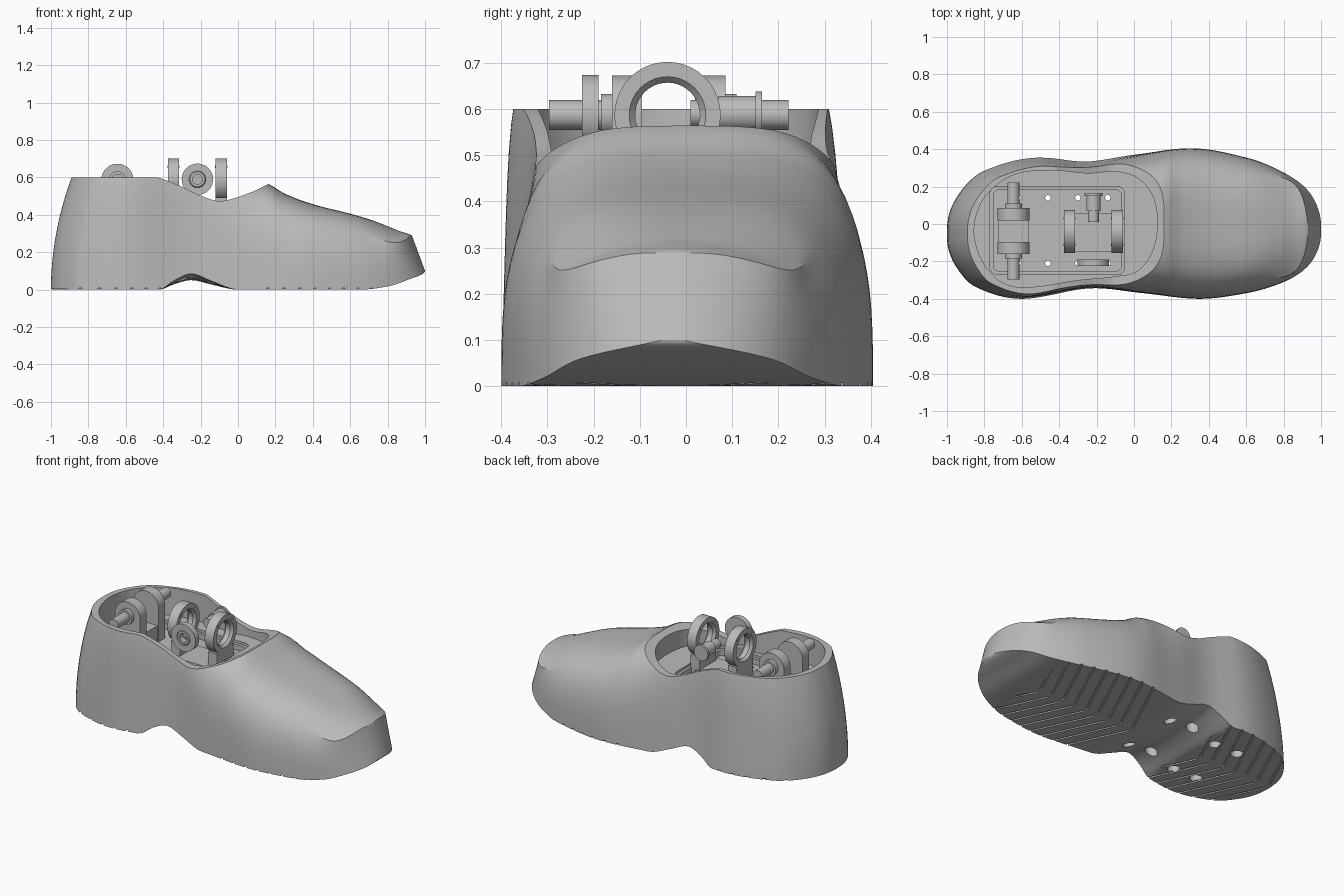
import bpy, bmesh, math
from mathutils import Matrix, Vector

if "Cube" in bpy.data.objects:
    bpy.data.objects.remove(bpy.data.objects["Cube"])

grey = bpy.data.materials.new("mid_grey")
grey.use_nodes = True
grey.diffuse_color = (0.5, 0.5, 0.5, 1)
grey.node_tree.nodes["Principled BSDF"].inputs["Base Color"].default_value = (0.5, 0.5, 0.5, 1)


def finish(name, bm):
    bmesh.ops.remove_doubles(bm, verts=bm.verts, dist=1e-5)
    bmesh.ops.recalc_face_normals(bm, faces=bm.faces)
    mesh = bpy.data.meshes.new(name)
    bm.to_mesh(mesh)
    bm.free()
    mesh.materials.append(grey)
    ob = bpy.data.objects.new(name, mesh)
    bpy.context.collection.objects.link(ob)
    return ob


def smooth(ob, angle=30):
    bpy.ops.object.select_all(action='DESELECT')
    ob.select_set(True)
    bpy.context.view_layer.objects.active = ob
    bpy.ops.object.shade_smooth_by_angle(angle=math.radians(angle))


def curve_point(p0, p1, p2, p3, t):
    return 0.5 * (2 * p1 + (p2 - p0) * t + (2 * p0 - 5 * p1 + 4 * p2 - p3) * t * t
                  + (3 * p1 - p0 - 3 * p2 + p3) * t ** 3)


def angle_of(x):
    return math.acos(max(-1, min(1, -x)))


def ramp(x, a, b):
    """Smooth step from 0 at a to 1 at b."""
    t = max(0, min(1, (x - a) / (b - a)))
    return t * t * (3 - 2 * t)


def sample(keys, x):
    """Monotone blend between (x, value) keys, measured along the rounded length."""
    a = [angle_of(k[0]) for k in keys]
    v = [k[1] for k in keys]
    s = [(v[i + 1] - v[i]) / (a[i + 1] - a[i]) for i in range(len(v) - 1)]
    m = [s[0]] + [0 if p * q <= 0 else 2 * p * q / (p + q) for p, q in zip(s, s[1:])] + [s[-1]]
    t = angle_of(x)
    i = max(j for j in range(len(s)) if a[j] <= t + 1e-9)
    h = a[i + 1] - a[i]
    u = (t - a[i]) / h
    return (v[i] * (1 + 2 * u) * (1 - u) ** 2 + m[i] * h * u * (1 - u) ** 2
            + v[i + 1] * u * u * (3 - 2 * u) + m[i + 1] * h * u * u * (u - 1))


# Key dimensions along the shoe
LEFT = [(-1, -.03), (-.95, .14), (-.8, .285), (-.5, .355), (-.27, .338), (0, .37),
        (.3, .405), (.6, .355), (.8, .275), (.92, .19), (1, -.01)]
RIGHT = [(-1, -.07), (-.95, -.23), (-.85, -.335), (-.6, -.4), (-.2, -.345), (.05, -.37),
         (.35, -.4), (.6, -.37), (.8, -.31), (.92, -.235), (1, -.05)]
TOP = [(-1, .8), (-.4, .76), (-.2, .69), (.0, .6), (.16, .565), (.25, .513), (.4, .457), (.6, .406),
       (.8, .346), (.92, .312), (1, .288)]
BOTTOM = [(-1, .004), (-.42, 0), (-.34, .05), (-.25, .085), (-.14, .045), (0, 0),
          (.65, 0), (.8, .017), (.92, .057), (1, .1)]
POWER = [(-1, 9), (-.2, 5.5), (.16, 3.3), (1, 3.1)]


def shoe_body():
    bm = bmesh.new()
    stations, arc, sole = 110, 48, 8
    rings = []
    for i in range(stations + 1):
        x = -math.cos(math.pi * i / stations)
        l, r, zt, zb, n = [sample(k, x) for k in (LEFT, RIGHT, TOP, BOTTOM, POWER)]
        mid, half = (l + r) / 2, (l - r) / 2
        heel = max(0, min(1, (-.3 - x) / .7))
        toe = max(0, min(1, (x - .68) / .32)) ** 2
        edge = ramp(x, .62, .95)
        shoulder = zt - 1.2 * half ** 2
        ring = []
        for j in range(arc + sole):
            if j <= arc:
                # Walk a square outline and round it into a soft dome
                t = 2 - 4 * j / arc
                side, rise = max(-1, min(1, t)), min(1, 2 - abs(t))
                norm = (abs(side) ** n + rise ** n) ** (1 / n)
                y, z = side / norm, zb + (zt - zb) * rise / norm
                # Toe cap: upright wall meeting a low dome at a crisp edge
                cap = zb + (shoulder - zb) * rise + (zt - shoulder) * (1 - side * side)
                y += (side - y) * edge
                z += (cap - z) * edge
            else:
                y = -1 + 2 * (j - arc) / sole
                z = zb * (.6 + .4 * y * y) if x < .3 else zb
            taper = 1 - (.15 if y > 0 else .07) * z * max(0, min(1, (.2 - x) / .4))
            px = x + .305 * z * z * heel - .37 * (z - zb) * toe
            ring.append(bm.verts.new((px, mid + half * y * taper, z)))
        rings.append(ring)
    for a, b in zip(rings, rings[1:]):
        for j in range(len(a)):
            k = (j + 1) % len(a)
            bm.faces.new((a[j], a[k], b[k], b[j]))
    for ring in (rings[0], rings[-1]):
        for j in range(arc // 2 - 1):
            bm.faces.new((ring[j], ring[j + 1], ring[arc - j - 1], ring[arc - j]))
        bm.faces.new(ring[arc // 2 - 1:arc // 2 + 2])
        bm.faces.new(ring[arc:] + ring[:1])
    return finish("shoe_body", bm)


def prism(name, pts, a, b, axis='Z'):
    """Extrude a plan (Z) or side profile (Y) between two levels."""
    bm = bmesh.new()
    place = (lambda p, h: (p[0], p[1], h)) if axis == 'Z' else (lambda p, h: (p[0], h, p[1]))
    lo = [bm.verts.new(place(p, a)) for p in pts]
    hi = [bm.verts.new(place(p, b)) for p in pts]
    bm.faces.new(lo)
    bm.faces.new(hi)
    for i in range(len(pts)):
        k = (i + 1) % len(pts)
        bm.faces.new((lo[i], lo[k], hi[k], hi[i]))
    return finish(name, bm)


def rounded_rect(x0, x1, y0, y1, r, steps=6):
    pts = []
    for q, (cx, cy) in enumerate([(x1 - r, y1 - r), (x0 + r, y1 - r), (x0 + r, y0 + r), (x1 - r, y0 + r)]):
        for s in range(steps + 1):
            f = math.pi / 2 * (q + s / steps)
            pts.append((cx + r * math.cos(f), cy + r * math.sin(f)))
    return pts


def lathe(name, profile, loc, axis, segments=40):
    """Revolve a closed (radius, along) profile about an axis through loc."""
    bm = bmesh.new()
    rot = {'X': Matrix.Rotation(math.pi / 2, 3, 'Y'), 'Z': Matrix.Identity(3),
           'Y': Matrix.Rotation(-math.pi / 2, 3, 'X')}[axis]
    rings = []
    for i in range(segments):
        f = 2 * math.pi * i / segments
        rings.append([bm.verts.new(Vector(loc) + rot @ Vector((r * math.cos(f), r * math.sin(f), h)))
                      for r, h in profile])
    for a, b in zip(rings, rings[1:] + rings[:1]):
        for j in range(len(profile)):
            k = (j + 1) % len(profile)
            if profile[j][0] or profile[k][0]:
                bm.faces.new((a[j], a[k], b[k], b[j]))
    bmesh.ops.remove_doubles(bm, verts=bm.verts, dist=1e-5)
    bmesh.ops.dissolve_degenerate(bm, dist=1e-6, edges=bm.edges)
    ob = finish(name, bm)
    smooth(ob)
    return ob


def rod(name, r, a, b, loc, axis):
    return lathe(name, [(0, a), (r, a), (r, b), (0, b)], loc, axis)


def box(name, x0, x1, y0, y1, z0, z1):
    return prism(name, [(x0, y0), (x1, y0), (x1, y1), (x0, y1)], z0, z1)


def cut(target, cutter):
    cutter.hide_render = True
    mod = target.modifiers.new("cut", 'BOOLEAN')
    mod.operation, mod.solver, mod.object = 'DIFFERENCE', 'EXACT', cutter
    bpy.ops.object.select_all(action='DESELECT')
    target.select_set(True)
    bpy.context.view_layer.objects.active = target
    bpy.ops.object.modifier_apply(modifier=mod.name)
    bpy.data.objects.remove(cutter)


# Shell: trimmed collar, foot cavity, stepped tray
LEDGE, FLOOR = .43, .38
body = shoe_body()
dip = [Vector(p) for p in [(-.5, .6), (-.43, .6), (-.3, .55), (-.2, .503), (-.09, .474), (.05, .513), (.166, .566), (.28, .63)]]
rim = [curve_point(*dip[i:i + 4], s / 6) for i in range(5) for s in range(6)] + [dip[-2]]
cut(body, prism("collar_cutter", [(-1.3, .6)] + rim + [(.166, 1), (-1.3, 1)], -1, 1, 'Y'))
plan = [Vector(p) for p in [(-.855, -.03), (-.81, -.2), (-.7, -.315), (-.55, -.337), (-.3, -.3), (-.1, -.28),
                            (.02, -.25), (.1, -.14), (.125, .01), (.1, .15), (.02, .245), (-.1, .28),
                            (-.25, .27), (-.45, .287), (-.65, .26), (-.8, .14)]]
n = len(plan)
cavity = [curve_point(*[plan[(i + d) % n] for d in (-1, 0, 1, 2)], s / 6) for i in range(n) for s in range(6)]
cut(body, prism("cavity_cutter", cavity, LEDGE, 1))
cut(body, prism("tray_step_cutter", rounded_rect(-.77, -.05, -.27, .2, .04), LEDGE - .015, 1))
cut(body, prism("tray_cutter", rounded_rect(-.752, -.066, -.252, .182, .03), FLOOR, 1))

# Screw holes with wide recesses under the sole
for x in (-.62, -.46, -.3, -.14):
    for y in (-.21, .14):
        cut(body, lathe("hole_cutter", [(0, -.1), (.035, -.1), (.035, .3), (.015, .3), (.015, .6), (0, .6)],
                        (x, y, 0), 'Z', 20))

# Chevron tread grooves
bm = bmesh.new()
for start, count in ((-.98, 7), (.0, 9)):
    for i in range(count):
        for side in (-1, 1):
            m = (Matrix.Translation((start + .082 * i, -.03 + side * .012, 0))
                 @ Matrix.Rotation(side * math.radians(65), 4, 'Z')
                 @ Matrix.Translation((.26, 0, 0)) @ Matrix.Diagonal((.52, .012, .016, 1)))
            bmesh.ops.create_cube(bm, size=1, matrix=m)
cut(body, finish("tread_cutter", bm))
smooth(body, 28)

# Rear fork with two bearings and axle stubs
AX, AZ = -.645, .587
box("fork_base", AX - .08, AX + .08, -.1, .03, FLOOR - .01, .48)
for side, s, inner, outer in (("right", -1, .095, .16), ("left", 1, .02, .085)):
    a, b = sorted((s * inner, s * outer))
    rod(side + "_bearing", .086, a, b, (AX, 0, AZ), 'Y')
    box(side + "_bearing_leg", AX - .086, AX + .086, a, b, FLOOR - .01, AZ)
    rod(side + "_collar", .046, *sorted((s * (outer - .01), s * (outer + .024))), (AX, 0, AZ), 'Y')
    rod(side + "_axle_stub", .032, *sorted((s * outer, s * (outer + .137))), (AX, 0, AZ), 'Y')

# Pair of front rings on pedestals
CY, RZ = -.04, .587
for name, a, b in (("front", -.12, -.06), ("middle", -.375, -.315)):
    lathe(name + "_ring", [(.083, a), (.115, a), (.115, b), (.083, b), (.07, b - .015), (.07, a + .015)],
          (0, CY, RZ), 'X')
    box(name + "_ring_foot", a, b, CY - .08, CY + .08, FLOOR - .01, RZ - .095)
    for side in (-1, 1):
        rod(name + "_ring_bolt", .007, a - .003, b + .003, (0, CY + side * .071, RZ + .07), 'X')
box("ring_base", -.33, -.1, CY - .11, CY + .095, FLOOR - .01, .41)

# Cross wheel and flanged pin between the rings
lathe("cross_wheel", [(.026, -.225), (.04, -.225), (.045, -.218), (.045, -.225), (.084, -.225), (.084, -.19),
                      (.026, -.19)], (-.217, 0, .59), 'Y')
rod("pin_tip", .03, .01, .08, (-.217, 0, .59), 'Y')
rod("pin_body", .038, .07, .16, (-.217, 0, .59), 'Y')
rod("pin_flange", .048, .15, .165, (-.217, 0, .59), 'Y')
